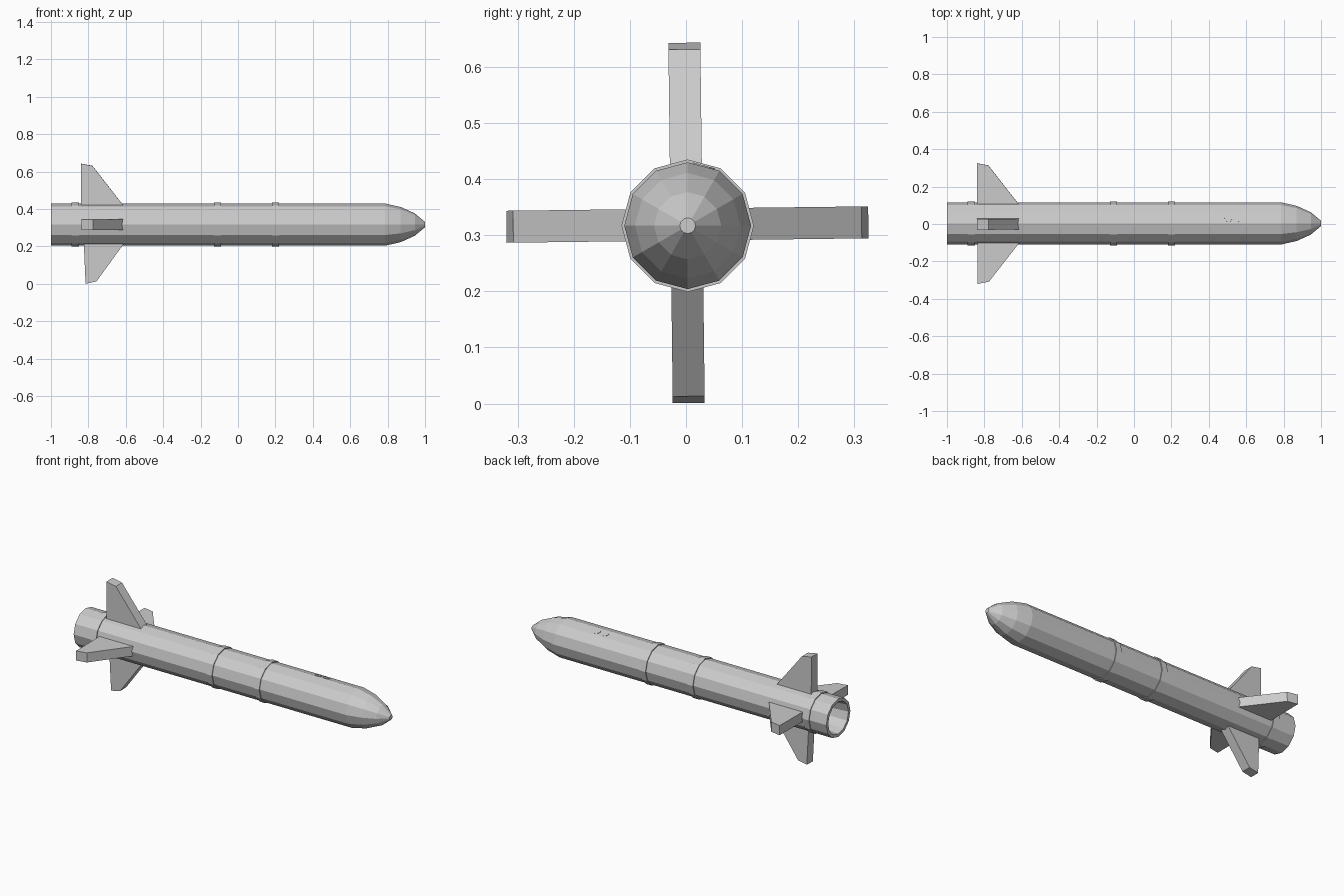
import bpy, bmesh, math
from mathutils import Matrix, Vector

if "Cube" in bpy.data.objects:
    bpy.data.objects.remove(bpy.data.objects["Cube"])

CY, CZ = 0.003, 0.317     # body axis
SIDES = 12
R = 0.113


def make_object(name, bm):
    bmesh.ops.recalc_face_normals(bm, faces=bm.faces)
    mesh = bpy.data.meshes.new(name)
    bm.to_mesh(mesh)
    bm.free()
    obj = bpy.data.objects.new(name, mesh)
    bpy.context.collection.objects.link(obj)
    return obj


def lathe(name, profile, closed=False):
    """Spin (x, radius) points about the body axis; open profiles get end caps."""
    bm = bmesh.new()
    rings = []
    for x, r in profile:
        rings.append([bm.verts.new((x, CY + r * math.cos(a), CZ + r * math.sin(a)))
                      for a in (2 * math.pi * i / SIDES for i in range(SIDES))])
    pairs = list(zip(rings, rings[1:]))
    if closed:
        pairs.append((rings[-1], rings[0]))
    else:
        bm.faces.new(rings[0])
        bm.faces.new(rings[-1])
    for a, b in pairs:
        for i in range(SIDES):
            j = (i + 1) % SIDES
            bm.faces.new((a[i], a[j], b[j], b[i]))
    return make_object(name, bm)


# Tube with recessed exhaust and faceted nose
lathe("body", [(-0.89, 0.085), (-1.0, 0.095), (-1.0, R), (-0.35, R), (0.785, R)
               , (0.87, 0.094), (0.945, 0.06), (1.0, 0.014)])

# Raised bands
for name, x in (("rear_band", -0.87), ("middle_band", -0.11), ("front_band", 0.2)):
    w = 0.019
    lathe(name, [(x - w, 0.105), (x - w, 0.118), (x + w, 0.118), (x + w, 0.105)], closed=True)


# Fins: side profile (x, distance from axis), extruded to a thick plate
def fin(name, angle, profile, thickness=0.057):
    bm = bmesh.new()
    face = bm.faces.new([bm.verts.new((x, -thickness / 2, r)) for x, r in profile])
    ext = bmesh.ops.extrude_face_region(bm, geom=[face])
    bmesh.ops.translate(bm, vec=(0, thickness, 0),
                        verts=[v for v in ext["geom"] if isinstance(v, bmesh.types.BMVert)])
    bm.transform(Matrix.Translation((0, 0.001, CZ + 0.002))
                 @ Matrix.Rotation(math.radians(angle), 4, 'X'))
    return make_object(name, bm)


upper = [(-0.84, 0.09), (-0.84, 0.324), (-0.778, 0.312), (-0.605, 0.09)]
lower = [(-0.825, 0.09), (-0.815, 0.318), (-0.757, 0.306), (-0.60, 0.09)]
fin("top_fin", 0.7, upper)
fin("left_fin", 90.7, [(x + 0.003, r - 0.003) for x, r in upper])
fin("bottom_fin", 180.7, lower)
fin("right_fin", 270.7, upper)

# Two tiny flush discs on the upper facet
normal = Vector((0, math.cos(math.radians(75)), math.sin(math.radians(75))))
for i, x in enumerate((0.505, 0.56)):
    bm = bmesh.new()
    bmesh.ops.create_cone(bm, cap_ends=True, segments=12, radius1=0.02, radius2=0.02, depth=0.006)
    pos = Vector((x, CY, CZ)) + normal * (R * math.cos(math.pi / SIDES) - 0.001)
    bm.transform(Matrix.Translation(pos) @ Matrix.Rotation(math.radians(-15), 4, 'X'))
    make_object(f"hatch_disc_{i + 1}", bm)
